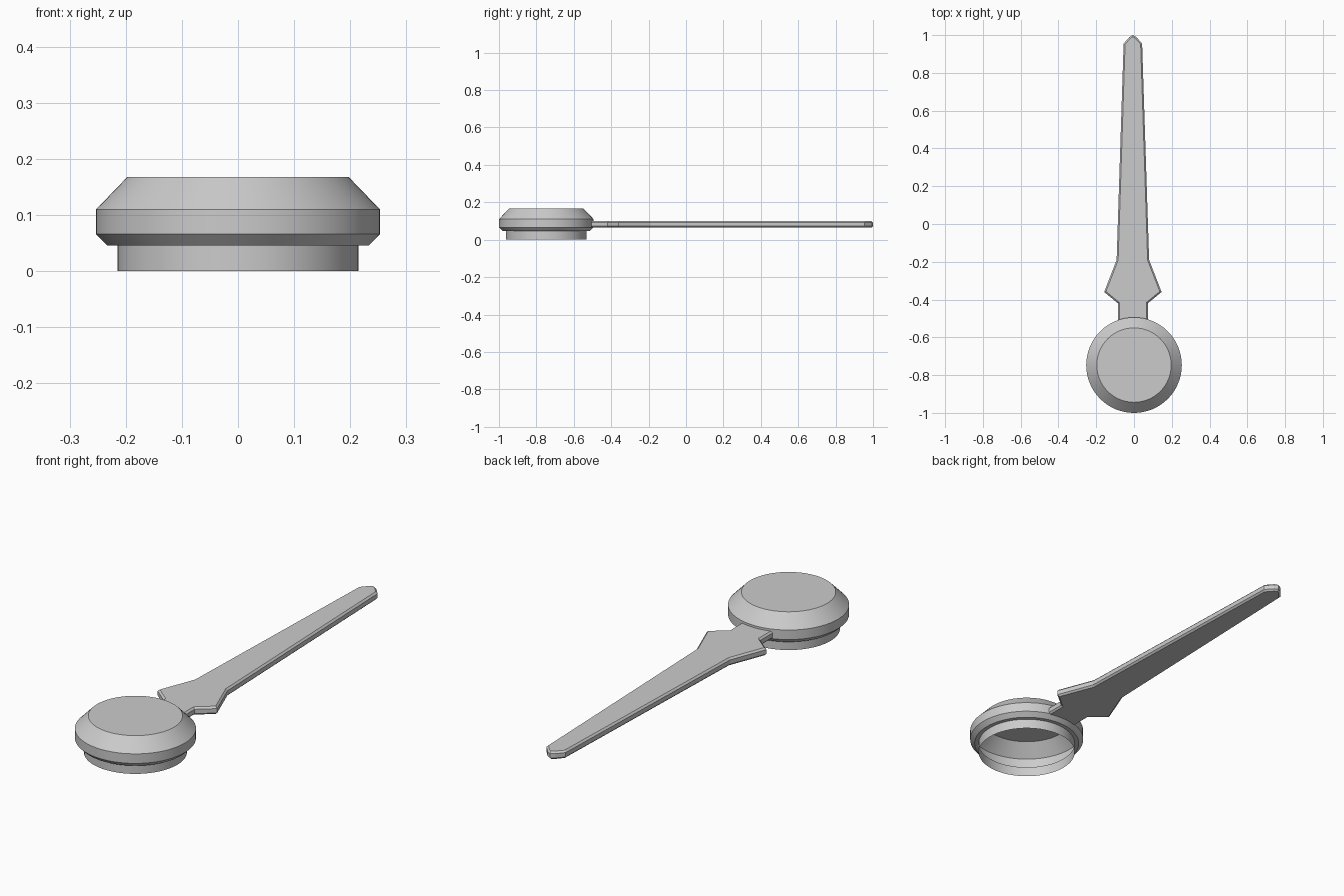
import bpy, bmesh, math

if "Cube" in bpy.data.objects:
    bpy.data.objects.remove(bpy.data.objects["Cube"])

CAP_Y = -0.747
HAND_X = -0.006


def finish(bm, name):
    mesh = bpy.data.meshes.new(name)
    bm.to_mesh(mesh)
    bm.free()
    obj = bpy.data.objects.new(name, mesh)
    bpy.context.collection.objects.link(obj)
    bpy.ops.object.select_all(action='DESELECT')
    obj.select_set(True)
    bpy.context.view_layer.objects.active = obj
    return obj


def lathe(name, profile, y, sides=64):
    """Thin open shell: rings of the profile bridged, top ring closed."""
    bm = bmesh.new()
    rings = [[bm.verts.new((r * math.cos(2 * math.pi * i / sides),
                            y + r * math.sin(2 * math.pi * i / sides), z))
              for i in range(sides)] for r, z in profile]
    for low, high in zip(rings, rings[1:]):
        for i in range(sides):
            j = (i + 1) % sides
            bm.faces.new((low[i], low[j], high[j], high[i]))
    bm.faces.new(rings[-1])
    return finish(bm, name)


# Hollow round cap, open underneath
cap = lathe("round_cap", [(0.215, 0), (0.215, 0.046), (0.233, 0.046),
                          (0.253, 0.066), (0.253, 0.11), (0.197, 0.168)], CAP_Y)
bpy.ops.object.shade_smooth_by_angle(angle=math.radians(25))

# Tapered pointer: half outline mirrored, extruded, edges chamfered
half = [(0.079, -0.515), (0.079, -0.42), (0.152, -0.36), (0.086, -0.19),
        (0.049, 0.955), (0.018, 0.99)]
outline = half + [(0, 1.0)] + [(-x, y) for x, y in reversed(half)]
bm = bmesh.new()
base = bm.faces.new([bm.verts.new((x + HAND_X, y, 0.064)) for x, y in outline])
ext = bmesh.ops.extrude_face_region(bm, geom=[base])
top = [v for v in ext["geom"] if isinstance(v, bmesh.types.BMVert)]
bmesh.ops.translate(bm, verts=top, vec=(0, 0, 0.036))
bmesh.ops.recalc_face_normals(bm, faces=bm.faces)
rim = [e for e in bm.edges if abs(e.verts[0].co.z - e.verts[1].co.z) < 1e-5]
bmesh.ops.bevel(bm, geom=rim, offset=0.008, segments=1, affect='EDGES',
                profile=0.5)
finish(bm, "pointer")
